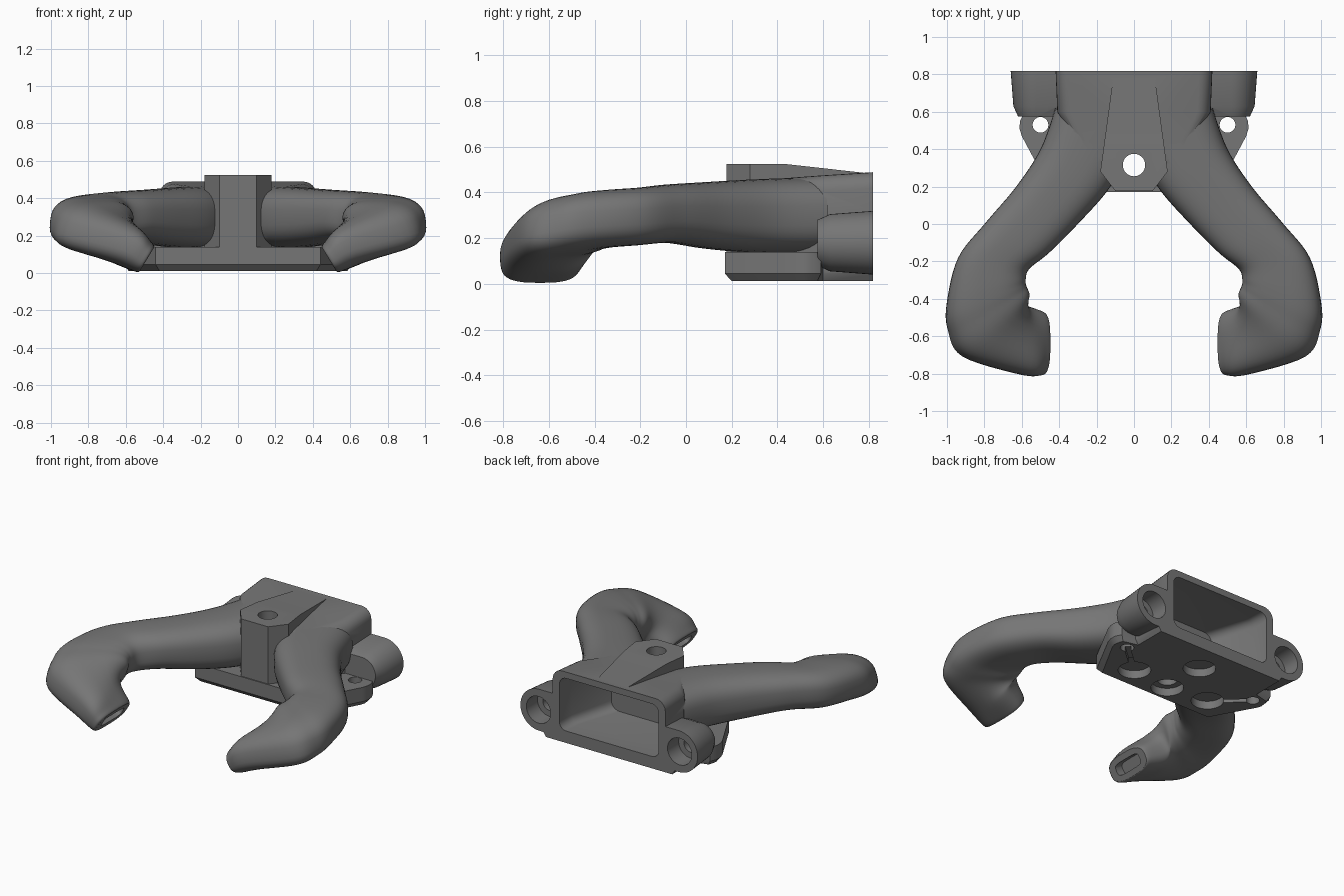
import bpy, bmesh, math
from mathutils import Vector as V, Matrix

if "Cube" in bpy.data.objects:
    bpy.data.objects.remove(bpy.data.objects["Cube"])

grey = bpy.data.materials.new("dark_grey")
grey.diffuse_color = (0.18, 0.18, 0.18, 1)
grey.use_nodes = True
grey.node_tree.nodes["Principled BSDF"].inputs["Base Color"].default_value = grey.diffuse_color


def make(name, bm):
    bmesh.ops.recalc_face_normals(bm, faces=bm.faces[:])
    me = bpy.data.meshes.new(name)
    bm.to_mesh(me)
    bm.free()
    me.materials.append(grey)
    ob = bpy.data.objects.new(name, me)
    bpy.context.collection.objects.link(ob)
    return ob


def loft(rings):
    """Skin closed rings of equal size and cap both ends."""
    bm = bmesh.new()
    rows = [[bm.verts.new(p) for p in r] for r in rings]
    n = len(rows[0])
    for r, s in zip(rows, rows[1:]):
        for i in range(n):
            j = (i + 1) % n
            bm.faces.new((r[i], r[j], s[j], s[i]))
    bm.faces.new(rows[0])
    end = bm.faces.new(rows[-1])
    return bm, end


def rounded(hw, z0, z1, r, y, seg=6):
    """Rounded rectangle facing along y."""
    pts = []
    for k, (sx, z) in enumerate(((1, z1 - r), (-1, z1 - r), (-1, z0 + r), (1, z0 + r))):
        for i in range(seg + 1):
            a = math.pi / 2 * (k + i / seg)
            pts.append(V((sx * (hw - r) + r * math.cos(a), y, z + r * math.sin(a))))
    return pts


def prism(pts, z0, z1):
    return loft([[V((x, y, z)) for x, y in pts] for z in (z0, z1)])[0]


def cylinder(name, a, b, r, seg=32):
    a, b = V(a), V(b)
    d = b - a
    m = Matrix.Translation((a + b) / 2) @ d.to_track_quat('Z', 'Y').to_matrix().to_4x4()
    bm = bmesh.new()
    bmesh.ops.create_cone(bm, cap_ends=True, segments=seg, radius1=r, radius2=r,
                          depth=d.length, matrix=m)
    return make(name, bm)


def boolean(ob, other, op):
    mod = ob.modifiers.new(op, 'BOOLEAN')
    mod.operation, mod.solver, mod.object = op, 'EXACT', other
    bpy.context.view_layer.objects.active = ob
    bpy.ops.object.modifier_apply(modifier=mod.name)
    bpy.data.objects.remove(other)


def spline(p, k, t):
    """Catmull-Rom value between p[k] and p[k+1]."""
    a, b, c, d = (p[max(0, min(len(p) - 1, k + i))] for i in (-1, 0, 1, 2))
    return 0.5 * (2 * b + (c - a) * t + (2 * a - 5 * b + 4 * c - d) * t * t
                  + (3 * b - a - 3 * c + d) * t ** 3)


# curved arm: centre, half width vector, half height vector
STATIONS = [
    ((.22, .50, .30), (.20, .12, 0), (0, 0, .165)),
    ((.32, .29, .297), (.18, .11, 0), (0, 0, .16)),
    ((.465, .10, .30), (.165, .10, 0), (0, 0, .146)),
    ((.625, -.075, .307), (.17, .08, 0), (0, 0, .128)),
    ((.75, -.21, .295), (.19, .03, 0), (0, 0, .126)),
    ((.79, -.36, .283), (.21, -.06, 0), (-.01, 0, .127)),
    ((.785, -.45, .265), (.205, -.12, 0), (-.025, 0, .13)),
    ((.74, -.54, .235), (.165, -.17, 0), (-.05, 0, .125)),
    ((.60, -.615, .15), (0, -.19, 0), (-.06, 0, .10)),
    ((.505, -.637, .085), (0, -.173, 0), (-.045, 0, .077)),
    ((.487, -.637, .073), (0, -.16, 0), (-.04, 0, .066)),
]


def arm(name, side):
    cols = [[V(s[i]) for s in STATIONS] for i in range(3)]
    rings = []
    for k in range(len(STATIONS) - 1):
        last = k == len(STATIONS) - 2
        for j in range(6 + last):
            c, a, b = (spline(col, k, j / 6) for col in cols)
            ring = []
            for i in range(40):
                t = 2 * math.pi * i / 40
                u, w = (math.copysign(abs(f) ** (2 / 2.8), f) for f in (math.cos(t), math.sin(t)))
                p = c + a * u + b * w
                ring.append(V((side * p.x, p.y, p.z)))
            rings.append(ring)
    bm, end = loft(rings)
    bmesh.ops.recalc_face_normals(bm, faces=bm.faces[:])
    ob = make(name, bm)
    # slot in the finger tip
    c, a, b = (V(v) for v in STATIONS[-1])
    d = a.cross(b).normalized()
    slot = []
    for s in (-.06, .06):
        slot.append([])
        for i in range(24):
            t = 2 * math.pi * i / 24
            u, w = (math.copysign(abs(f) ** .45, f) for f in (math.cos(t), math.sin(t)))
            p = c + a * (.68 * u) + b * (.5 * w) + d * s
            slot[-1].append(V((side * p.x, p.y, p.z)))
    boolean(ob, make("tip_slot", loft(slot)[0]), 'DIFFERENCE')
    return ob


# hollow rear block
body = make("gripper_body", loft([
    rounded(.14, .06, .448, .05, .25), rounded(.29, .06, .46, .06, .40),
    rounded(.41, .06, .475, .07, .60), rounded(.42, .06, .49, .07, .84)])[0])

# base plate with ears and chamfered lower edge
half = [(.44, .17), (.60, .47), (.612, .51), (.61, .55), (.59, .59), (.49, .60), (.49, .84)]
low = [(.42, .20), (.575, .48), (.585, .51), (.58, .55), (.57, .575), (.47, .60), (.47, .84)]


def both(h):
    return h + [(-x, y) for x, y in reversed(h)]


plate = make("base_plate", loft([[V((x, y, z)) for x, y in both(h)]
                                 for h, z in ((low, .012), (half, .045), (half, .14))])[0])
boolean(body, plate, 'UNION')

# faceted centre column with a sloping top
bm = prism(both([(.10, .177), (.18, .28), (.105, .83)]), .07, .525)
cut = bmesh.ops.bisect_plane(bm, geom=bm.verts[:] + bm.edges[:] + bm.faces[:],
                             plane_co=(0, .43, .525), plane_no=(0, .039, .35), clear_outer=True)
bmesh.ops.holes_fill(bm, edges=[e for e in bm.edges if e.is_boundary])
boolean(body, make("centre_column", bm), 'UNION')

for side, label in ((1, "right"), (-1, "left")):
    boolean(body, arm(label + "_arm", side), 'UNION')
    # screw housing: half round outside, flat towards the block
    rings = []
    for y, r in ((.575, .10), (.63, .125), (.84, .141)):
        ring = [V((.39, y, .18 + r)), V((.39, y, .18 - r))]
        for i in range(21):
            t = math.pi * (i / 20 - .5)
            ring.append(V((.52 + r * math.cos(t), y, .18 + r * math.sin(t))))
        rings.append([V((side * p.x, p.y, p.z)) for p in ring])
    boolean(body, make(label + "_screw_housing", loft(rings)[0]), 'UNION')

# trim the back flat, then hollow it
trim = prism([(-1, .818), (1, .818), (1, 1), (-1, 1)], -.5, 1)
boolean(body, make("back_trim", trim), 'DIFFERENCE')
cavity = loft([rounded(.24, .12, .41, .06, .45), rounded(.36, .095, .44, .05, .70),
               rounded(.375, .09, .45, .05, .90)])[0]
boolean(body, make("cavity", cavity), 'DIFFERENCE')

# vertical holes, underside pockets and screw bores
holes = [((0, .315, -.1), (0, .315, .7), .06), ((0, .315, -.1), (0, .315, .065), .10),
         ((0, .62, -.1), (0, .62, .065), .10)]
for s in (1, -1):
    holes += [((s * .5, .53, -.1), (s * .5, .53, .2), .042),
              ((s * .29, .35, -.1), (s * .29, .35, .066), .10),
              ((s * .525, .9, .18), (s * .525, .70, .18), .09),
              ((s * .525, .9, .18), (s * .525, .62, .18), .05)]
    # channel from pocket to ear hole
    ch = prism([(s * .29, .37), (s * .31, .34), (s * .51, .515), (s * .49, .545)], -.1, .045)
    boolean(body, make("channel", ch), 'DIFFERENCE')
for a, b, r in holes:
    boolean(body, cylinder("hole", a, b, r), 'DIFFERENCE')

# smooth curves, keep crisp edges
bpy.ops.object.select_all(action='DESELECT')
body.select_set(True)
bpy.context.view_layer.objects.active = body
bpy.ops.object.shade_smooth_by_angle(angle=math.radians(32))
